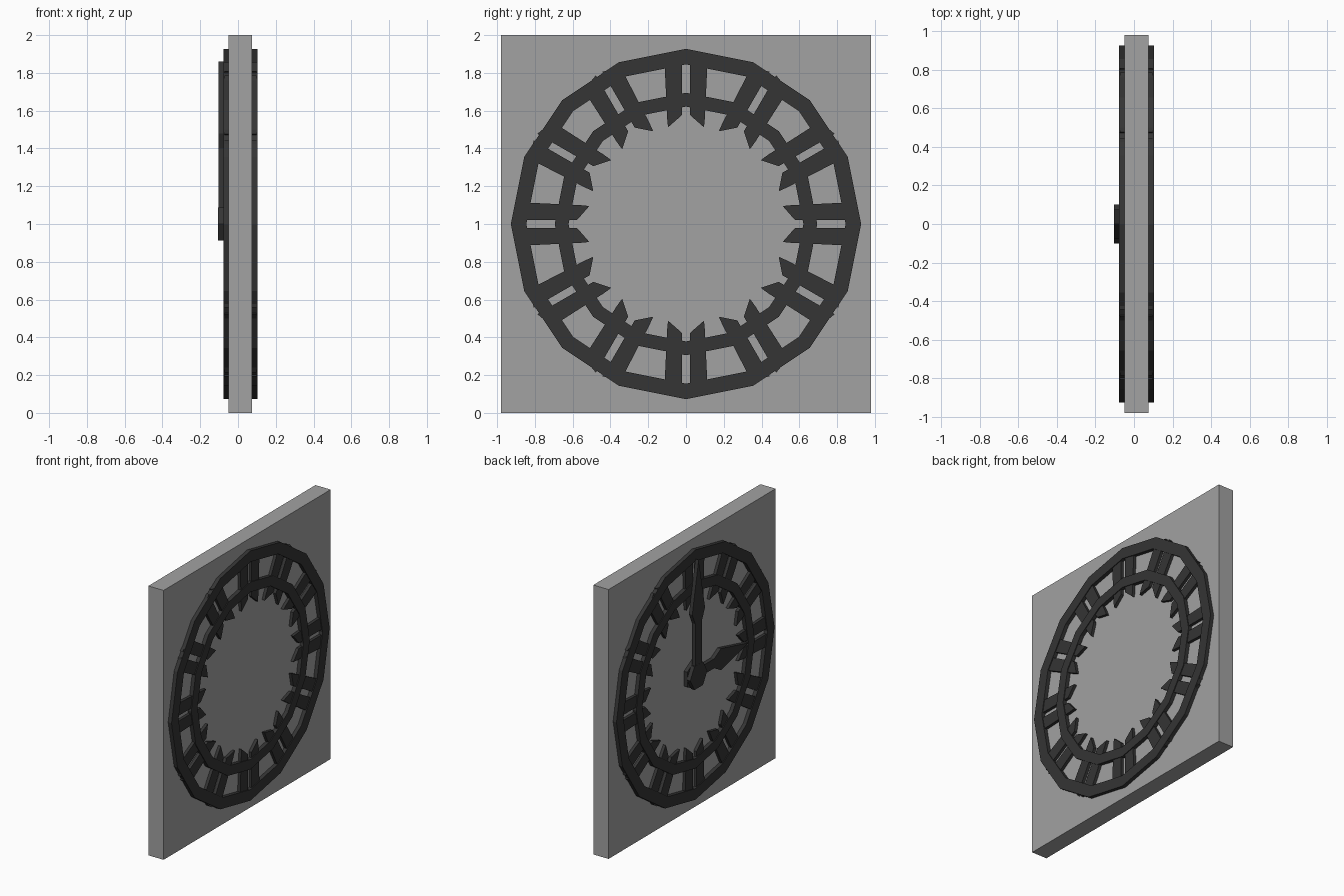
import bpy, bmesh, math
from mathutils import Matrix, Vector

cube = bpy.data.objects.get("Cube")
if cube:
    bpy.data.objects.remove(cube, do_unlink=True)


def material(name, value):
    mat = bpy.data.materials.new(name)
    mat.use_nodes = True
    colour = (value, value, value, 1)
    mat.diffuse_color = colour
    mat.node_tree.nodes["Principled BSDF"].inputs["Base Color"].default_value = colour
    return mat


STONE = material("stone_grey", 0.36)
IRON = material("dark_iron", 0.035)

BACK, FRONT = -0.05, 0.075      # the two faces of the panel
MIDDLE = 1.0                    # height of the dial centre
SIDES = 16


def prism(bm, outline, x0, x1, angle=0):
    """Extrude an outline (across, up) from x0 to x1, turned about the dial centre."""
    turn = Matrix.Rotation(angle, 3, 'X')
    lift = Vector((0, 0, MIDDLE))
    loops = [[bm.verts.new(turn @ Vector((x, a, u)) + lift) for a, u in outline]
             for x in (x0, x1)]
    bm.faces.new(loops[0])
    bm.faces.new(loops[1])
    n = len(outline)
    for i in range(n):
        j = (i + 1) % n
        bm.faces.new((loops[0][i], loops[0][j], loops[1][j], loops[1][i]))


def ring(bm, outer, inner, x0, x1):
    """Faceted flat ring with a vertex at the top."""
    loops = []
    for radius, x in ((outer, x0), (outer, x1), (inner, x1), (inner, x0)):
        loops.append([bm.verts.new((x, radius * math.sin(math.tau * i / SIDES),
                                    MIDDLE + radius * math.cos(math.tau * i / SIDES)))
                      for i in range(SIDES)])
    for k in range(4):
        a, b = loops[k], loops[(k + 1) % 4]
        for i in range(SIDES):
            j = (i + 1) % SIDES
            bm.faces.new((a[i], a[j], b[j], b[i]))


def finish(bm, name, mat):
    bmesh.ops.recalc_face_normals(bm, faces=bm.faces)
    mesh = bpy.data.meshes.new(name)
    bm.to_mesh(mesh)
    bm.free()
    mesh.materials.append(mat)
    obj = bpy.data.objects.new(name, mesh)
    bpy.context.collection.objects.link(obj)


def hexagon(radius, start):
    return [(radius * math.cos(start + i * math.pi / 3),
             radius * math.sin(start + i * math.pi / 3)) for i in range(6)]


def mirrored(half):
    return half + [(-a, u) for a, u in reversed(half) if a > 0]


# Square panel
bm = bmesh.new()
prism(bm, [(-0.98, -1), (0.98, -1), (0.98, 1), (-0.98, 1)], BACK, FRONT)
finish(bm, "panel", STONE)

# Dial rings and paired hour bars with pointed inner ends, on both faces
bar = [(0.02, 0.92), (0.115, 0.885), (0.1, 0.56), (0.095, 0.512), (0.02, 0.578)]
for side, face, out in (("back", BACK, -1), ("front", FRONT, 1)):
    for part, outer, inner in (("outer", 0.927, 0.845), ("inner", 0.695, 0.622)):
        bm = bmesh.new()
        ring(bm, outer, inner, face, face + out * 0.028)
        finish(bm, f"{side}_{part}_ring", IRON)
    bm = bmesh.new()
    for hour in range(12):
        for sign in (-1, 1):
            prism(bm, [(sign * a, u) for a, u in bar], face, face + out * 0.022,
                  hour * math.tau / 12)
    finish(bm, f"{side}_hour_bars", IRON)

# Hour hand, lying flat on the panel and pointing sideways
hour_blade = mirrored([(0, 0.62), (0.08, 0.3), (0.035, 0.22), (0.035, 0)])
bm = bmesh.new()
prism(bm, hour_blade, BACK, -0.078, math.pi / 2)
prism(bm, hexagon(0.11, math.pi / 6), BACK, -0.077)
finish(bm, "hour_hand", IRON)

# Minute hand, stacked on the hour hand and pointing up
minute_blade = mirrored([(0, 0.86), (0.075, 0.48), (0.04, 0.4), (0.04, 0)])
bm = bmesh.new()
prism(bm, minute_blade, -0.077, -0.104)
prism(bm, hexagon(0.1, 0), -0.077, -0.105)
finish(bm, "minute_hand", IRON)
